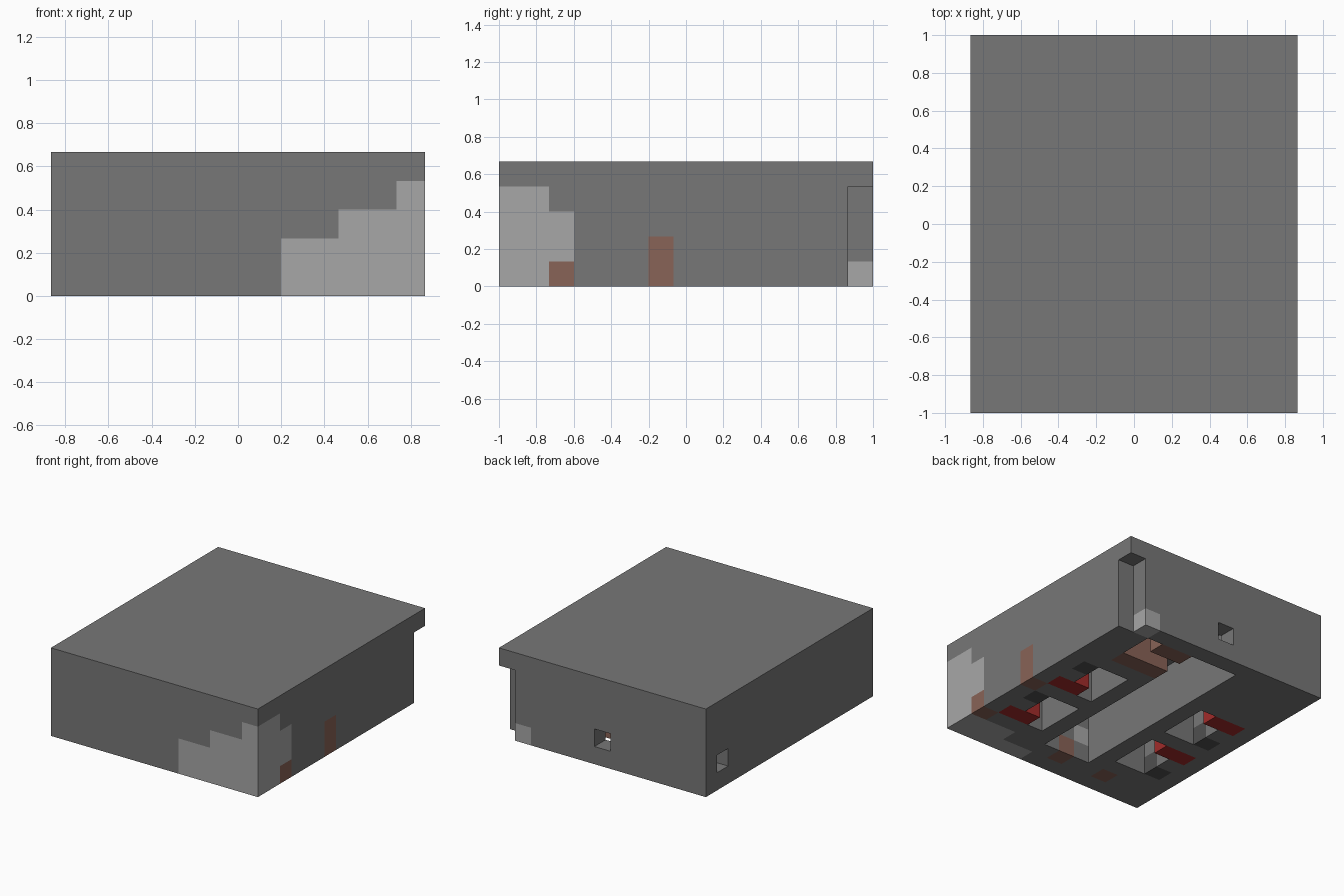
import bpy
import bmesh
import math
from mathutils import Vector

default_cube = bpy.data.objects.get("Cube")
if default_cube:
    bpy.data.objects.remove(default_cube, do_unlink=True)

# The block is laid out on a module grid: 13 wide, 15 long, 5 high
UNIT = 2 / 15
HALF_WIDTH, HALF_LENGTH, HEIGHT = 6, 7, 5


def make_material(name, red, green, blue):
    colour = (red, green, blue, 1)
    material = bpy.data.materials.new(name)
    material.use_nodes = True
    material.diffuse_color = colour
    shader = material.node_tree.nodes["Principled BSDF"]
    shader.inputs["Base Color"].default_value = colour
    shader.inputs["Roughness"].default_value = 0.9
    return material


def span(x_start, x_end, y_start, y_end, z_start, z_end):
    """A box of whole modules, given by first and last module on each axis."""
    return (x_start, x_end, y_start, y_end, z_start, z_end)


def inside(cell, box):
    return all(box[2 * axis] <= cell[axis] <= box[2 * axis + 1] for axis in range(3))


def half_turn(box, centre_y):
    """Rotate a box half a turn about the vertical line through x = 0."""
    x_start, x_end, y_start, y_end, z_start, z_end = box
    return (-x_end, -x_start, 2 * centre_y - y_end, 2 * centre_y - y_start, z_start, z_end)


# Openings: central slot, back corner notch, two ports, and the side channel
hollows = [
    span(-1, 1, -5, 6, 0, 2),
    span(6, 6, 7, 7, 0, 3),
    span(0, 0, 7, 7, 1, 1),
    span(-6, -2, 6, 6, 1, 1),
    span(2, 4, 5, 5, 0, 1),
    span(4, 4, 6, 6, 0, 1),
]

# Light stepped corner, with small light patches by the notch and in the slot
light_areas = [
    span(2, 6, -7, -7, 0, 1),
    span(4, 6, -7, -7, 0, 2),
    span(4, 6, -6, -6, 0, 0),
    span(6, 6, -7, -6, 0, 3),
    span(6, 6, -5, -5, 1, 2),
    span(5, 5, 7, 7, 0, 0),
    span(-1, -1, -6, -6, 1, 1),
]

# Brown patches and the lining of the side channel
brown_areas = [
    span(6, 6, -5, -5, 0, 0),
    span(6, 6, -1, -1, 0, 1),
    span(-3, -3, -6, -6, 0, 0),
    span(0, 0, -6, -6, 0, 0),
    span(2, 4, 4, 4, 0, 1),
    span(2, 3, 6, 6, 0, 0),
]

# Four underside pockets, each with a red block and a dark patch
red_blocks, dark_areas = [], []
for centre in (-3, 1):
    pocket = span(3, 4, centre - 1, centre + 1, 0, 1)
    block = span(4, 5, centre - 1, centre - 1, 0, 1)
    patch = span(5, 5, centre + 1, centre + 1, 0, 0)
    for group, box in ((hollows, pocket), (red_blocks, block), (dark_areas, patch)):
        group += [box, half_turn(box, centre)]

painted = [
    (make_material("body grey", 0.185, 0.185, 0.185), []),
    (make_material("light grey", 0.39, 0.39, 0.39), light_areas),
    (make_material("brown", 0.25, 0.125, 0.095), brown_areas),
    (make_material("red", 0.36, 0.025, 0.023), red_blocks),
    (make_material("dark grey", 0.08, 0.08, 0.08), dark_areas),
]


def is_solid(cell):
    x, y, z = cell
    if abs(x) > HALF_WIDTH or abs(y) > HALF_LENGTH or not 0 <= z < HEIGHT:
        return False
    if any(inside(cell, box) for box in red_blocks):
        return True
    return not any(inside(cell, box) for box in hollows)


def colour_index(cell):
    for index, (material, boxes) in enumerate(painted):
        if any(inside(cell, box) for box in boxes):
            return index
    return 0


def add_face(mesh, cell, axis, sign):
    """Add one outer module face, wound so that its normal points outwards."""
    centre = Vector(cell) + Vector((0, 0, 0.5))
    normal, side, up = Vector(), Vector(), Vector()
    normal[axis] = sign / 2
    side[(axis + 1) % 3] = sign / 2
    up[(axis + 2) % 3] = 1 / 2
    middle = centre + normal
    corners = (middle - side - up, middle + side - up, middle + side + up, middle - side + up)
    face = mesh.faces.new([mesh.verts.new(corner * UNIT) for corner in corners])
    face.material_index = colour_index(cell)


# Carved body: keep only the exposed faces, then merge them into large flat ones
mesh = bmesh.new()
for x in range(-HALF_WIDTH, HALF_WIDTH + 1):
    for y in range(-HALF_LENGTH, HALF_LENGTH + 1):
        for z in range(HEIGHT):
            cell = (x, y, z)
            if not is_solid(cell):
                continue
            for axis in range(3):
                for sign in (-1, 1):
                    neighbour = list(cell)
                    neighbour[axis] += sign
                    if not is_solid(neighbour):
                        add_face(mesh, cell, axis, sign)

bmesh.ops.remove_doubles(mesh, verts=mesh.verts, dist=UNIT / 100)
bmesh.ops.dissolve_limit(mesh, angle_limit=math.radians(1), verts=mesh.verts,
                         edges=mesh.edges, delimit={'MATERIAL'})

body_mesh = bpy.data.meshes.new("carved_body")
mesh.to_mesh(body_mesh)
mesh.free()
for material, boxes in painted:
    body_mesh.materials.append(material)
body = bpy.data.objects.new("carved_body", body_mesh)
bpy.context.collection.objects.link(body)
